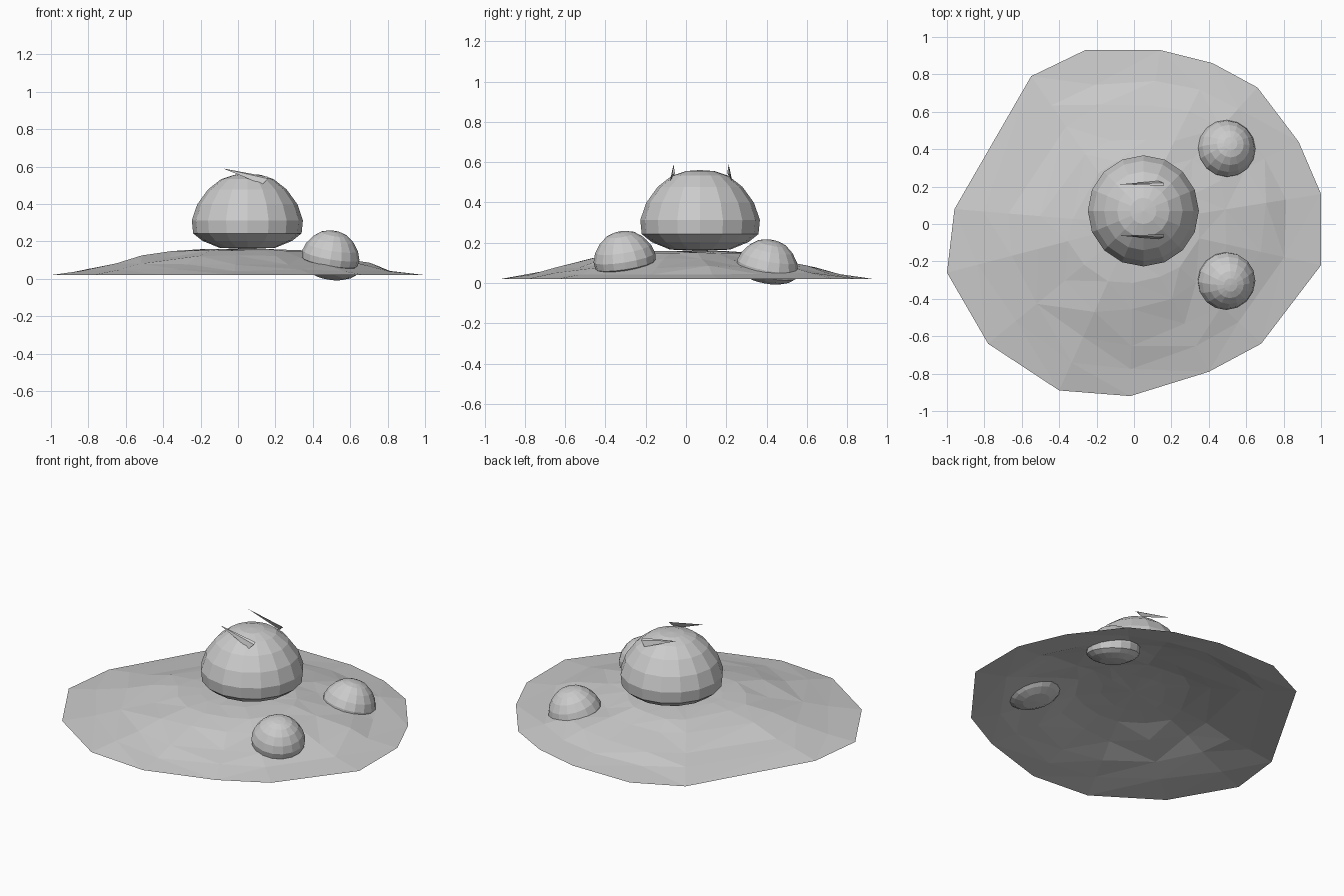
import bpy
import bmesh
import math
import random
from mathutils import Vector

random.seed(4)

default_cube = bpy.data.objects.get("Cube")
if default_cube:
    bpy.data.objects.remove(default_cube, do_unlink=True)


def make_material(name, colour):
    material = bpy.data.materials.new(name)
    material.use_nodes = True
    material.diffuse_color = colour
    material.node_tree.nodes["Principled BSDF"].inputs["Base Color"].default_value = colour
    return material


grey = make_material("plain grey", (0.6, 0.6, 0.6, 1))


def make_object(name, bm, recalculate=True):
    if recalculate:
        bmesh.ops.recalc_face_normals(bm, faces=bm.faces)
    mesh = bpy.data.meshes.new(name)
    bm.to_mesh(mesh)
    bm.free()
    mesh.materials.append(grey)
    obj = bpy.data.objects.new(name, mesh)
    bpy.context.collection.objects.link(obj)
    return obj


def bridge(bm, lower, upper):
    count = len(lower)
    for i in range(count):
        j = (i + 1) % count
        bm.faces.new((lower[i], lower[j], upper[j], upper[i]))


def cap(bm, ring, tip):
    for i, vert in enumerate(ring):
        bm.faces.new((vert, ring[(i + 1) % len(ring)], tip))


# Broad uneven mound: an open sheet of irregular rings with a low rim
def make_mound():
    rim = [(1, -.22), (1, .16), (.88, .44), (.66, .73), (.42, .86),
           (.14, .93), (-.26, .93), (-.55, .79), (-.96, .08), (-1, -.26),
           (-.78, -.64), (-.4, -.89), (-.02, -.92), (.4, -.79), (.68, -.64)]
    steps = [(.82, .047), (.68, .08), (.5, .118), (.35, .15), (.2, .158)]
    bm = bmesh.new()
    outer = [bm.verts.new((x, y, .02)) for x, y in rim]
    for scale, height in steps:
        wobble = .03 if scale > .4 else .01
        ring = []
        for x, y in rim:
            s = scale + random.uniform(-wobble, wobble)
            z = height + random.uniform(-wobble, wobble) / 4
            ring.append(bm.verts.new((x * s, y * s, z)))
        bridge(bm, outer, ring)
        outer = ring
    cap(bm, outer, bm.verts.new((0, 0, .158)))
    bmesh.ops.triangulate(bm, faces=bm.faces)
    return make_object("mound", bm, recalculate=False)


# Faceted dome with a flattened underside, turned around its own axis
def make_dome(name, location, scale, up):
    profile = [(.15, .008), (.24, .045), (.29, .085), (.297, .155),
               (.268, .24), (.21, .32), (.14, .375), (.07, .398)]
    sides = 16
    bm = bmesh.new()
    rings = []
    for radius, height in profile:
        ring = []
        for i in range(sides):
            angle = math.tau * i / sides
            ring.append(bm.verts.new((radius * math.cos(angle),
                                      radius * math.sin(angle), height - .2)))
        rings.append(ring)
    for lower, upper in zip(rings, rings[1:]):
        bridge(bm, lower, upper)
    cap(bm, rings[-1], bm.verts.new((0, 0, .203)))
    cap(bm, rings[0][::-1], bm.verts.new((0, 0, -.2)))
    dome = make_object(name, bm)
    dome.location = location
    dome.scale = (scale, scale, scale)
    dome.rotation_mode = "QUATERNION"
    dome.rotation_quaternion = Vector((0, 0, 1)).rotation_difference(Vector(up))
    return dome


# Thin tapered spike: a small triangular butt drawn out to a point
def make_spike(name, side):
    centre = .075
    butt = [(.16, .13, .545), (.16, .145, .535), (.13, .155, .505)]
    bm = bmesh.new()
    base = [bm.verts.new((x, centre + side * y, z)) for x, y, z in butt]
    tip = bm.verts.new((-.08, centre + side * .137, .59))
    bm.faces.new(base)
    cap(bm, base, tip)
    return make_object(name, bm)


make_mound()
make_dome("body", (.05, .07, .358), 1, (0, 0, 1))
make_dome("front_foot", (.5, -.31, .15), .522, (.17, -.16, 1))
make_dome("back_foot", (.5, .41, .108), .522, (.17, .2, 1))
for spike_name, spike_side in (("front_spike", -1), ("back_spike", 1)):
    make_spike(spike_name, spike_side)
